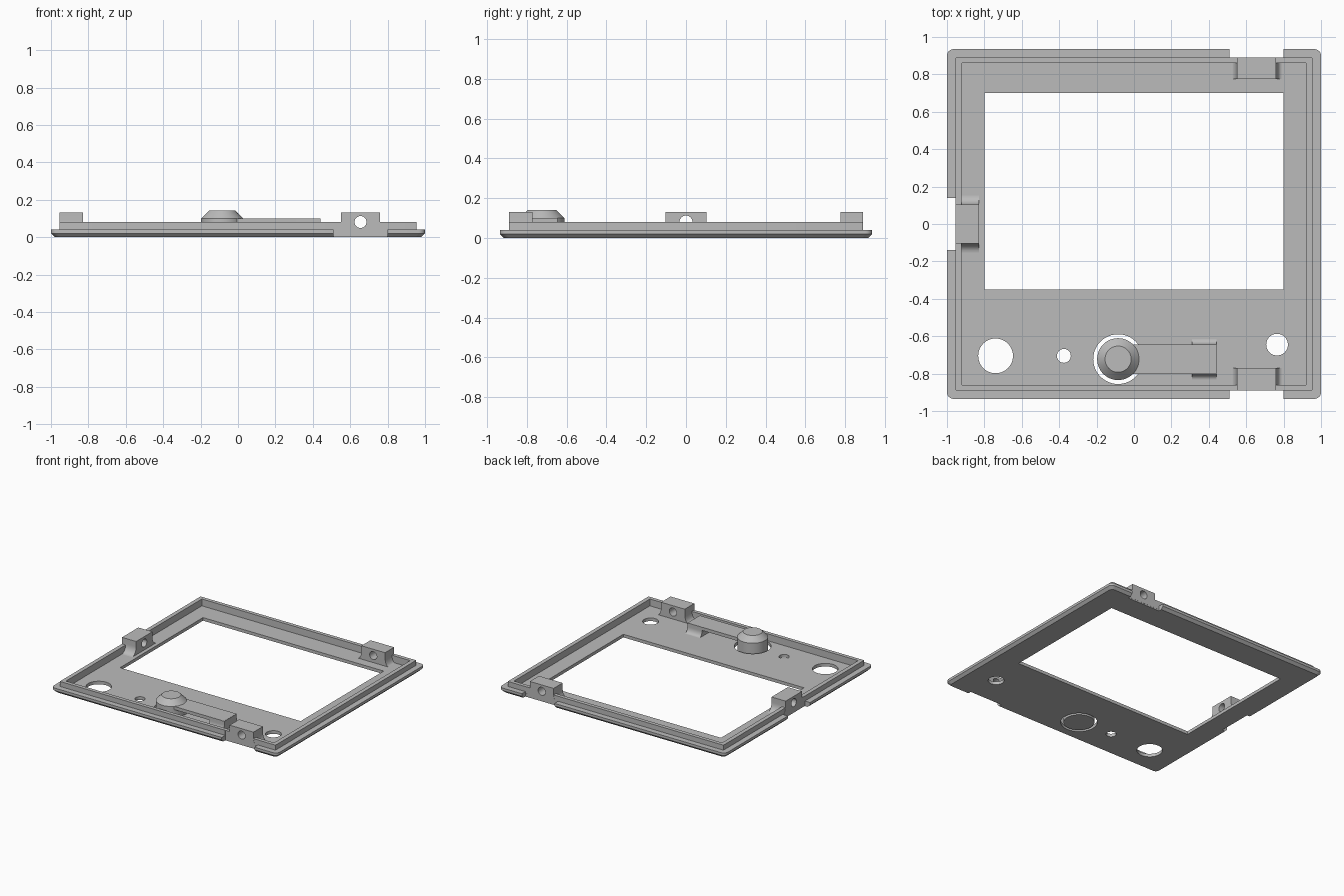
import bpy, bmesh, math
from mathutils import Matrix, Vector

cube = bpy.data.objects.get("Cube")
if cube:
    bpy.data.objects.remove(cube)

GREY = (0.5, 0.5, 0.5, 1)
grey = bpy.data.materials.new("plain grey plastic")
grey.use_nodes = True
grey.diffuse_color = GREY
grey.node_tree.nodes["Principled BSDF"].inputs["Base Color"].default_value = GREY

FLOOR, WALL, TOP = 0.025, 0.08, 0.132


def make(name, bm):
    bmesh.ops.recalc_face_normals(bm, faces=bm.faces)
    me = bpy.data.meshes.new(name)
    bm.to_mesh(me)
    bm.free()
    me.materials.append(grey)
    ob = bpy.data.objects.new(name, me)
    bpy.context.scene.collection.objects.link(ob)
    return ob


def loft(name, rings):
    """Skin a stack of closed rings and cap both ends."""
    bm = bmesh.new()
    loops = [[bm.verts.new(p) for p in ring] for ring in rings]
    n = len(loops[0])
    for a, b in zip(loops, loops[1:]):
        for i in range(n):
            j = (i + 1) % n
            bm.faces.new((a[i], a[j], b[j], b[i]))
    bm.faces.new(loops[0][::-1])
    bm.faces.new(loops[-1])
    return make(name, bm)


def box(name, x0, x1, y0, y1, z0, z1):
    return loft(name, [[(x0, y0, z), (x1, y0, z), (x1, y1, z), (x0, y1, z)]
                       for z in (z0, z1)])


def circle(x, y, r, z, n=48):
    return [(x + r * math.cos(math.tau * i / n), y + r * math.sin(math.tau * i / n), z)
            for i in range(n)]


def rounded(hx, hy, r, z, steps=6):
    """Rounded rectangle ring."""
    ring = []
    for k, (sx, sy) in enumerate(((1, 1), (-1, 1), (-1, -1), (1, -1))):
        for i in range(steps + 1):
            a = math.pi / 2 * (k + i / steps)
            ring.append((sx * (hx - r) + r * math.cos(a),
                         sy * (hy - r) + r * math.sin(a), z))
    return ring


def flared(name, half, flare, z_arc, z_top, depth, place):
    """Block whose two sides sweep out to the floor in concave fillets."""
    side = [(half + flare, 0.01)]
    for i in range(9):
        a = math.pi / 2 * i / 8
        side.append((half + flare * (1 - math.sin(a)),
                     FLOOR + (z_arc - FLOOR) * (1 - math.cos(a))))
    side.append((half, z_top))
    outline = side + [(-u, z) for u, z in reversed(side)]
    rings = [[place @ Vector((u, d, z)) for u, z in outline] for d in (0, depth)]
    return loft(name, rings)


def cut(ob, cutters):
    bpy.context.view_layer.objects.active = ob
    for c in cutters:
        c.hide_render = True
        m = ob.modifiers.new("cut", 'BOOLEAN')
        m.operation, m.solver, m.object = 'DIFFERENCE', 'EXACT', c
        bpy.ops.object.modifier_apply(modifier=m.name)


# Frame plate with chamfered lip and raised rim
plate = loft("frame_plate", [
    rounded(0.98, 0.915, 0.03, 0), rounded(1, 0.935, 0.035, 0.02),
    rounded(1, 0.935, 0.035, 0.04), rounded(0.955, 0.89, 0.006, 0.04),
    rounded(0.955, 0.89, 0.006, WALL), rounded(0.922, 0.86, 0.004, WALL),
    rounded(0.922, 0.86, 0.004, FLOOR)])

# Window, lip notches and round openings
cutters = [box("window_cutter", -0.8, 0.8, -0.35, 0.7, -0.1, 0.2),
           box("front_notch_cutter", 0.51, 0.8, -1.1, -0.889, -0.1, 0.2),
           box("back_notch_cutter", 0.51, 0.8, 0.889, 1.1, -0.1, 0.2),
           box("right_notch_cutter", -1.1, -0.954, -0.14, 0.14, -0.1, 0.2)]
for x, y, r in ((-0.74, -0.705, 0.093), (-0.375, -0.705, 0.037),
                (0.765, -0.645, 0.058), (-0.085, -0.7225, 0.133)):
    cutters.append(loft("hole_cutter", [circle(x, y, r, -0.1), circle(x, y, r, 0.2)]))

# Three mounting lugs, each with a cross hole that also passes the rim
lugs = (("front_lug", (0.655, -0.89), 0, 0.105, 0.03, 0.12),
        ("back_lug", (0.655, 0.89), math.pi, 0.105, 0.03, 0.115),
        ("right_lug", (-0.955, 0), -math.pi / 2, 0.103, 0.05, 0.125))
parts = [plate]
for name, (x, y), angle, half, flare, depth in lugs:
    place = Matrix.Translation((x, y, 0)) @ Matrix.Rotation(angle, 4, 'Z')
    lug = flared(name, half, flare, 0.09, TOP, depth, place)
    bore = loft(name + "_bore_cutter", [
        [place @ Vector((u, d, v + 0.081)) for u, v, _ in circle(0, 0, 0.032, 0, 32)]
        for d in (-0.03, 0.16)])
    cut(lug, [bore])
    cutters.append(bore)
    parts.append(lug)
cut(plate, cutters)
for c in cutters:
    bpy.data.objects.remove(c)

# Push button on a springy arm held by a post
parts.append(loft("push_button", [circle(-0.085, -0.7225, r, z)
                                  for r, z in ((0.112, 0), (0.112, 0.1), (0.07, 0.142))]))
parts.append(box("button_arm", -0.06, 0.438, -0.801, -0.645, 0.074, 0.1))
post = Matrix.Translation((0.44, -0.723, 0)) @ Matrix.Rotation(math.pi / 2, 4, 'Z')
parts.append(flared("arm_post", 0.0785, 0.03, 0.07, 0.099, 0.13, post))

# Crisp edges, smooth curves
bpy.ops.object.select_all(action='DESELECT')
for ob in parts:
    ob.select_set(True)
bpy.context.view_layer.objects.active = plate
bpy.ops.object.shade_smooth_by_angle(angle=math.radians(25))
